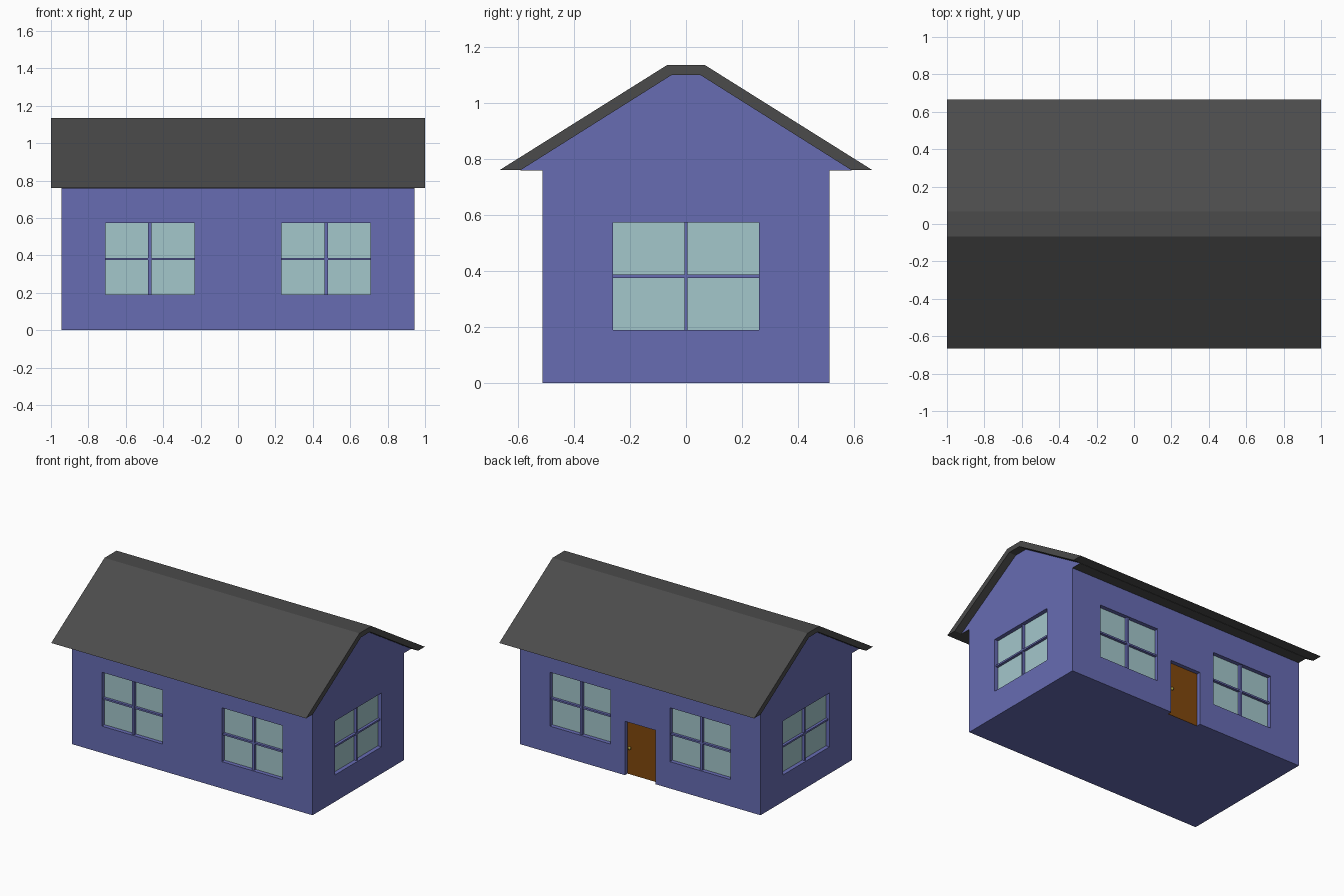
import bpy, bmesh
from mathutils import Matrix

if "Cube" in bpy.data.objects:
    bpy.data.objects.remove(bpy.data.objects["Cube"])

def material(name, rgb):
    m = bpy.data.materials.new(name)
    m.diffuse_color = (*rgb, 1)
    m.use_nodes = True
    m.node_tree.nodes["Principled BSDF"].inputs["Base Color"].default_value = m.diffuse_color
    return m

WALL = material("wall_blue", (0.135, 0.15, 0.45))
ROOF = material("roof_dark_grey", (0.07, 0.07, 0.07))
GLASS = material("pale_glass", (0.37, 0.57, 0.60))
WOOD = material("door_brown", (0.22, 0.065, 0.004))
BRASS = material("brass", (0.45, 0.35, 0.05))

WX, WY, EAVE, RECESS = 0.944, 0.513, 0.76, 0.03

def finish(name, bm, mat):
    bmesh.ops.recalc_face_normals(bm, faces=bm.faces)
    me = bpy.data.meshes.new(name)
    bm.to_mesh(me)
    bm.free()
    me.materials.append(mat)
    ob = bpy.data.objects.new(name, me)
    bpy.context.collection.objects.link(ob)
    return ob

def prism(name, profile, half, mat):
    """Extrude a y-z profile along x."""
    bm = bmesh.new()
    f = bm.faces.new([bm.verts.new((-half, y, z)) for y, z in profile])
    ext = bmesh.ops.extrude_face_region(bm, geom=[f])["geom"]
    bmesh.ops.translate(bm, vec=(2 * half, 0, 0),
                        verts=[v for v in ext if isinstance(v, bmesh.types.BMVert)])
    return finish(name, bm, mat)

def add_box(bm, lo, hi, frame=Matrix()):
    c = [(a + b) / 2 for a, b in zip(lo, hi)]
    s = [b - a for a, b in zip(lo, hi)]
    bmesh.ops.create_cube(bm, size=1, matrix=frame @ Matrix.Translation(c) @ Matrix.Diagonal((*s, 1)))

def box(name, lo, hi, mat, frame=Matrix()):
    bm = bmesh.new()
    add_box(bm, lo, hi, frame)
    return finish(name, bm, mat)

# Walls with gables, and the roof shell over them
half = [(WY, 0), (WY, EAVE), (0.59, EAVE), (0.05, 1.10)]
walls = prism("walls", half + [(-y, z) for y, z in reversed(half)], WX, WALL)
outer = [(0.665, EAVE), (0.067, 1.135), (-0.067, 1.135), (-0.665, EAVE)]
inner = [(-0.59, EAVE), (-0.05, 1.10), (0.05, 1.10), (0.59, EAVE)]
prism("roof", outer + inner, 1.0, ROOF)
for side, s in (("front", -1), ("back", 1)):
    a, b = sorted((s * WY, s * 0.59))
    box(f"{side}_soffit", (-WX, a, EAVE - 0.002), (WX, b, EAVE), ROOF)

# Wall frames: local x along wall, local y outward with 0 at the wall face
def wall_frame(turn, dist):
    return Matrix.Rotation(turn * 1.5707963268, 4, "Z") @ Matrix.Translation((0, dist, 0))

frames = {"back": wall_frame(0, WY), "left": wall_frame(1, WX),
          "front": wall_frame(2, WY), "right": wall_frame(3, WX)}
Z0, Z1, ZM = 0.19, 0.572, 0.381
cut = bmesh.new()

def window(name, frame, xc, hw, bar):
    add_box(cut, (xc - hw, -RECESS, Z0), (xc + hw, 0.05, Z1), frame)
    box(name + "_glass", (xc - hw, -RECESS - 0.004, Z0), (xc + hw, -RECESS + 0.001, Z1), GLASS, frame)
    bm = bmesh.new()
    add_box(bm, (xc - bar, -RECESS, Z0), (xc + bar, -0.01, Z1), frame)
    add_box(bm, (xc - hw, -RECESS, ZM - 0.006), (xc + hw, -0.0105, ZM + 0.006), frame)
    finish(name + "_bars", bm, WALL)

# Windows: two on each long wall, one on each gable
for side in ("front", "back"):
    for tag, xc in (("a", -0.471), ("b", 0.471)):
        window(f"{side}_window_{tag}", frames[side], xc, 0.238, 0.009)
for side in ("left", "right"):
    window(f"{side}_window", frames[side], 0, 0.26, 0.0055)

# Back door with knob
back = frames["back"]
add_box(cut, (-0.12, -RECESS, -0.05), (0.12, 0.05, 0.382), back)
box("door", (-0.12, -RECESS - 0.004, 0), (0.12, -RECESS + 0.001, 0.382), WOOD, back)
bm = bmesh.new()
bmesh.ops.create_uvsphere(bm, u_segments=12, v_segments=8, radius=0.011,
                          matrix=back @ Matrix.Translation((0.097, -0.018, 0.19)))
finish("door_knob", bm, BRASS)

# Cut the openings into the walls
cutter = finish("opening_cutter", cut, WALL)
cutter.hide_render = True
cutter.hide_viewport = True
mod = walls.modifiers.new("openings", "BOOLEAN")
mod.operation = "DIFFERENCE"
mod.solver = "EXACT"
mod.object = cutter
